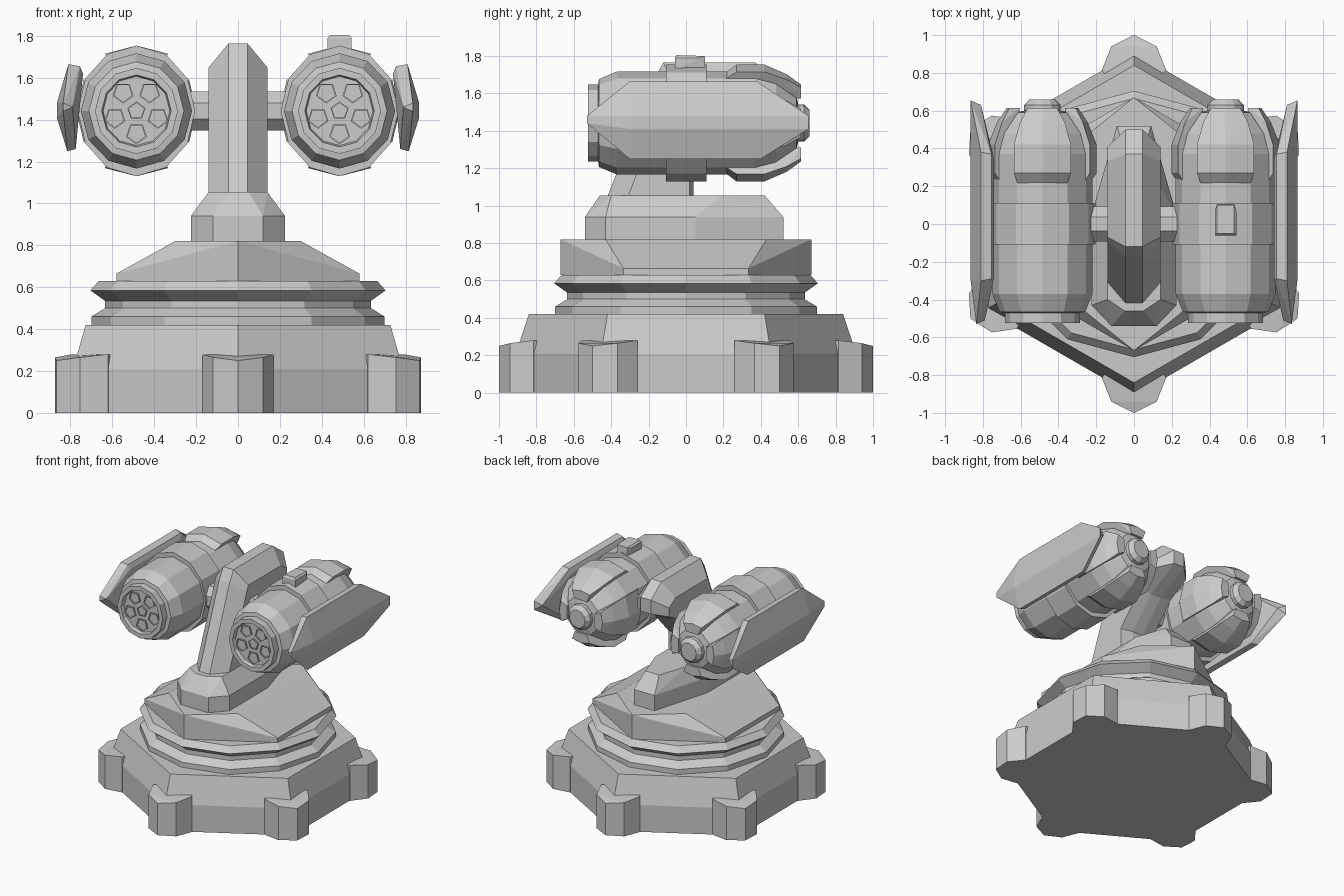
import bpy, bmesh
from math import sin, cos, pi, radians
from mathutils import Vector

if "Cube" in bpy.data.objects:
    bpy.data.objects.remove(bpy.data.objects["Cube"])


def finish(name, bm):
    bmesh.ops.recalc_face_normals(bm, faces=bm.faces)
    me = bpy.data.meshes.new(name)
    bm.to_mesh(me)
    bm.free()
    ob = bpy.data.objects.new(name, me)
    bpy.context.collection.objects.link(ob)
    return ob


def hull(name, pts):
    """Convex solid through the given points."""
    bm = bmesh.new()
    for p in pts:
        bm.verts.new(p)
    res = bmesh.ops.convex_hull(bm, input=bm.verts)
    junk = {g for g in res["geom_interior"] if isinstance(g, bmesh.types.BMVert)}
    bmesh.ops.delete(bm, geom=list(junk), context='VERTS')
    bmesh.ops.dissolve_limit(bm, angle_limit=radians(1), verts=bm.verts, edges=bm.edges)
    return finish(name, bm)


def loft(name, rings):
    """Skin between equally sized point rings and cap both ends."""
    bm = bmesh.new()
    rows = [[bm.verts.new(p) for p in r] for r in rings]
    n = len(rows[0])
    for a, b in zip(rows, rows[1:]):
        for i in range(n):
            j = (i + 1) % n
            bm.faces.new((a[i], a[j], b[j], b[i]))
    bm.faces.new(rows[0])
    bm.faces.new(rows[-1])
    return finish(name, bm)


def lathe_z(name, prof, n, phase=0.0):
    return loft(name, [[(r * cos(2 * pi * i / n + phase), r * sin(2 * pi * i / n + phase), z)
                        for i in range(n)] for r, z in prof])


def lathe_y(name, prof, n, cx, cz, sx=1.0):
    return loft(name, [[(cx + sx * r * sin(2 * pi * i / n), y, cz + r * cos(2 * pi * i / n))
                        for i in range(n)] for r, y in prof])


def both(pts):
    """Points mirrored across x = 0."""
    return [(s * x, y, z) for x, y, z in pts for s in (1, -1)]


# Hexagonal base with a foot at each corner
lathe_z("base", [(.91, 0), (.91, .21), (.84, .42)], 6, pi / 2)
for k in range(6):
    a = k * pi / 3
    pts = []
    for x, y, z in both([(0, 1, .25), (.12, .94, .265), (.17, .815, .28), (.1, .7, .28)]):
        for h in (0, z):
            pts.append((x * cos(a) - y * sin(a), x * sin(a) + y * cos(a), h))
    hull("base_foot", pts)

# Grooved turning ring
lathe_z("turning_ring", [(.70, .42), (.70, .46), (.635, .50), (.635, .535),
                         (.705, .585), (.665, .63)], 12)

# Turntable deck with sloping flanks
deck = []
for s in (1, -1):
    deck += both([(0, s * .67, .63), (.58, s * .335, .63), (.58, s * .335, .665),
                  (0, s * .67, .82), (.3, s * .43, .82)])
hull("turntable_deck", deck)

# Plinth under the post
plan = [(.12, -.54), (.225, -.43), (.225, .05), (.09, .52)]
hull("post_plinth", both([(x, y, z) for x, y in plan for z in (.82, .94)]
                         + [(.05, -.46, 1.055), (.14, -.40, 1.055),
                            (.14, .19, 1.055), (.06, .42, 1.055)]))

# Hooked post, chamfered along its front and top
full = [(-.44, 1.0), (-.17, 1.68), (-.12, 1.765), (.37, 1.765), (.50, 1.67),
        (.50, 1.56), (.24, 1.42), (.04, 1.2), (.04, 1.0)]
side = [(-.33, 1.0), (-.09, 1.61), (-.07, 1.65), (.33, 1.65), (.41, 1.60),
        (.41, 1.53), (.24, 1.44), (.02, 1.2), (.02, 1.0)]
loft("post", [[(x, y, z) for y, z in p]
              for x, p in ((-.14, side), (-.045, full), (.045, full), (.14, side))])

# Axle joining both pods to the post
CX, CZ = .485, 1.442
loft("axle", [[(x, .1 * cos(i * pi / 4 + pi / 8), CZ + .1 * sin(i * pi / 4 + pi / 8))
               for i in range(8)] for x in (-.3, .3)])

# Launcher pods
for s in (-1, 1):
    cx = s * CX
    lathe_y("pod_body", [(.165, -.495), (.172, -.525), (.205, -.525), (.205, -.47),
                         (.235, -.465), (.275, -.37), (.275, .37), (.24, .48),
                         (.15, .59), (.10, .60), (.10, .63), (.07, .66)], 12, cx, CZ, .965)
    lathe_y("pod_band", [(.27, -.108), (.312, -.108), (.312, .11), (.27, .11)],
            12, cx, CZ, .9)

    # Four armour plates over the rear dome
    for q in range(4):
        a = q * pi / 2
        k = .92 if q % 2 else 1
        pts = []
        for y, r, w in ((.20, .26, 29), (.27, .312, 29), (.42, .312, 29),
                        (.54, .26, 27), (.615, .205, 22), (.615, .14, 22), (.3, .2, 29)):
            for t in (-radians(w), 0, radians(w)):
                pts.append((cx + k * r * sin(a + t), y, CZ + r * cos(a + t)))
        hull("dome_plate", pts)

    # Pentagonal launch tubes in the muzzle
    for k in range(6):
        d, r = (0, .045) if k == 5 else (.108, .052)
        a = k * 2 * pi / 5 + pi / 5
        tx, tz = cx + d * sin(a), CZ + d * cos(a)
        turn = 0 if k == 5 else a
        loft("launch_tube", [[(tx + q * sin(turn + i * 2 * pi / 5), y,
                               tz + q * cos(turn + i * 2 * pi / 5)) for i in range(5)]
                             for q, y in ((r, -.49), (r, -.505), (r * .85, -.505), (r * .85, -.497))])

    # Outer side shield
    outer = [(.835, -.53, 1.48), (.835, -.53, 1.44), (.865, -.30, 1.48), (.865, -.30, 1.41),
             (.865, .655, 1.48), (.865, .655, 1.41), (.81, -.30, 1.665), (.81, .38, 1.665),
             (.815, -.30, 1.25), (.815, .40, 1.25)]
    inner = [(.79, -.51, 1.46), (.755, -.29, 1.655), (.755, .37, 1.655), (.775, -.29, 1.26),
             (.775, .38, 1.26), (.74, -.28, 1.62), (.74, .34, 1.62), (.81, .63, 1.45)]
    hull("side_shield", [(s * x, y, z) for x, y, z in outer + inner])

# Sensor block on the right pod only
hull("sensor_block", [(CX + s * w, y, z) for s in (1, -1)
                      for w, y, z in ((.057, -.06, 1.72), (.057, -.06, 1.79), (.045, -.05, 1.805),
                                      (.057, .07, 1.79), (.045, .10, 1.80), (.045, .105, 1.72))])
